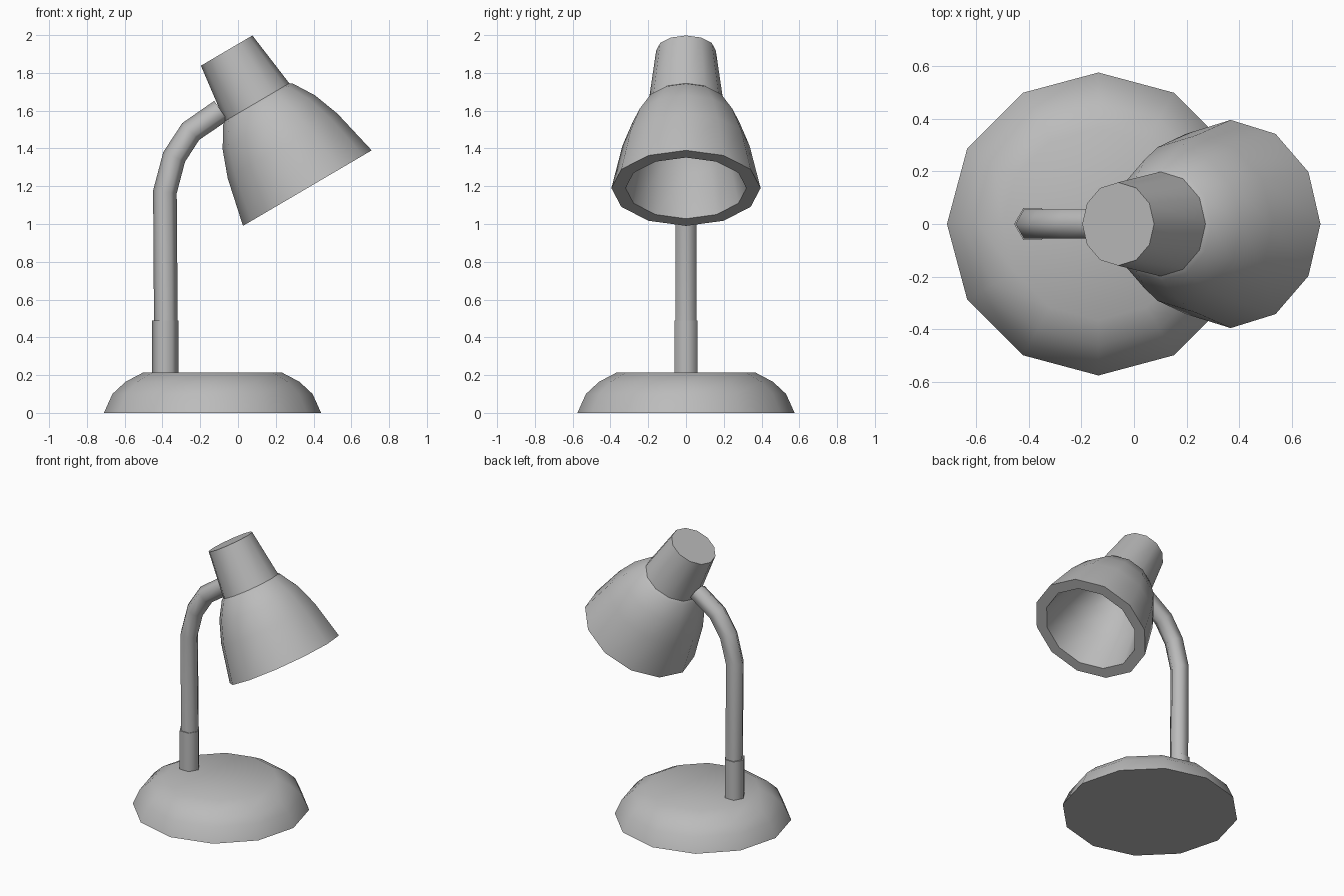
import bpy, bmesh
from math import sin, cos, pi, radians
from mathutils import Vector, Matrix

if "Cube" in bpy.data.objects:
    bpy.data.objects.remove(bpy.data.objects["Cube"], do_unlink=True)

grey = bpy.data.materials.new("lamp grey")
grey.use_nodes = True
colour = (0.5, 0.5, 0.5, 1)
grey.diffuse_color = colour
grey.node_tree.nodes["Principled BSDF"].inputs["Base Color"].default_value = colour


def finish(name, bm, angle, matrix=Matrix()):
    """Turn a bmesh into a shaded grey object."""
    bmesh.ops.recalc_face_normals(bm, faces=bm.faces)
    mesh = bpy.data.meshes.new(name)
    bm.to_mesh(mesh)
    bm.free()
    mesh.materials.append(grey)
    obj = bpy.data.objects.new(name, mesh)
    bpy.context.collection.objects.link(obj)
    obj.matrix_world = matrix
    bpy.ops.object.select_all(action='DESELECT')
    obj.select_set(True)
    bpy.context.view_layer.objects.active = obj
    bpy.ops.object.shade_smooth_by_angle(angle=radians(angle))
    return obj


def skin(bm, rings):
    """Bridge equal rings of points and cap both ends."""
    loops = [[bm.verts.new(p) for p in ring] for ring in rings]
    n = len(loops[0])
    for a, b in zip(loops, loops[1:]):
        for i in range(n):
            j = (i + 1) % n
            bm.faces.new((a[i], a[j], b[j], b[i]))
    bm.faces.new(loops[0])
    bm.faces.new(loops[-1])


def lathe(name, profile, sides, angle, matrix):
    """Revolve (radius, height) pairs about z."""
    bm = bmesh.new()
    turns = [2 * pi * i / sides for i in range(sides)]
    skin(bm, [[(r * cos(t), r * sin(t), z) for t in turns] for r, z in profile])
    return finish(name, bm, angle, matrix)


# Base and sleeve
lathe("base", [(0.575, 0), (0.53, 0.1), (0.46, 0.165), (0.365, 0.215)],
      12, 50, Matrix.Translation((-0.135, 0, 0)))
lathe("stem_sleeve", [(0.07, 0.18), (0.07, 0.49)], 6, 65,
      Matrix.Translation((-0.385, 0, 0)))

# Bent arm: hexagonal tube swept along a path in the xz plane
path = [Vector(p) for p in ((-0.38, 0, 0.2), (-0.387, 0, 1.17), (-0.338, 0, 1.355),
                            (-0.25, 0, 1.49), (-0.09, 0, 1.6))]
rings = []
for i, p in enumerate(path):
    steps = [(path[k + 1] - path[k]).normalized()
             for k in (i - 1, i) if 0 <= k < len(path) - 1]
    along = sum(steps, Vector()).normalized()
    side = along.cross(Vector((0, 1, 0)))
    rings.append([p + 0.063 * (cos(k * pi / 3) * side + sin(k * pi / 3) * Vector((0, 1, 0)))
                  for k in range(6)])
bm = bmesh.new()
skin(bm, rings)
finish("bent_arm", bm, 65)

# Lamp head: local z runs from the cap down to the open rim
tilt = Matrix.Translation((-0.06, 0, 1.918)) @ Matrix.Rotation(radians(180 - 30.4), 4, 'Y')
lathe("head_neck", [(0.158, 0), (0.2, 0.33)], 12, 50, tilt)
lathe("head_shade", [(0.17, 0.295), (0.215, 0.33), (0.283, 0.44), (0.337, 0.585), (0.395, 0.844),
                     (0.32, 0.844), (0.265, 0.6), (0.21, 0.46), (0.14, 0.36)],
      12, 50, tilt)
